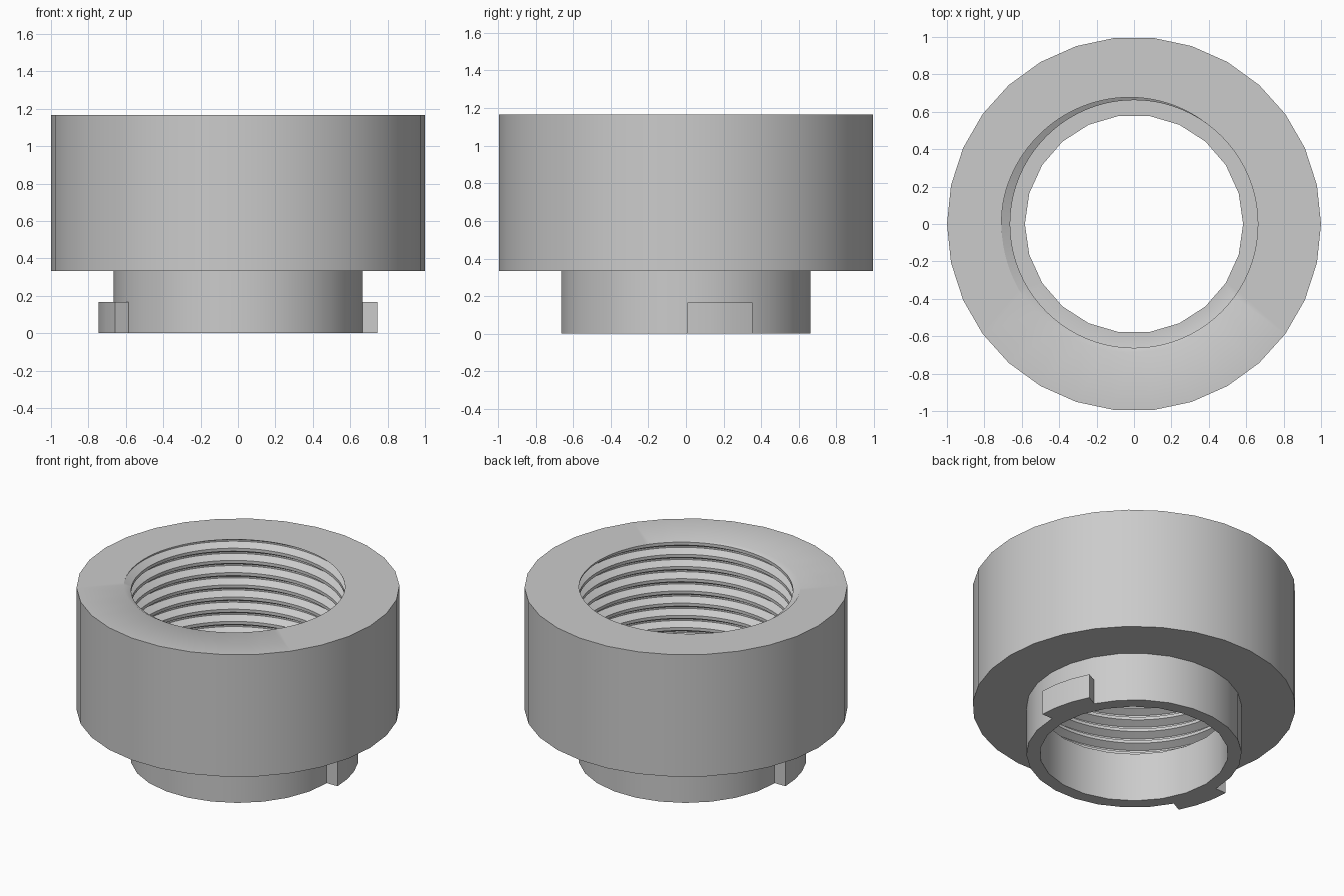
import bpy, bmesh, math

cube = bpy.data.objects.get("Cube")
if cube:
    bpy.data.objects.remove(cube, do_unlink=True)

grey = bpy.data.materials.new("plain_grey")
grey.use_nodes = True
grey.diffuse_color = (0.6, 0.6, 0.6, 1)
grey.node_tree.nodes["Principled BSDF"].inputs["Base Color"].default_value = grey.diffuse_color

UNIT = 1 / 12                      # one model unit
SHOULDER, TOP = 4 * UNIT, 14 * UNIT
PITCH, MAJOR, MINOR = UNIT, 8.5 * UNIT, 0.662
COLUMNS = 120


def polar(r, a, z):
    return (r * math.cos(a), r * math.sin(a), z)


def ring(bm, r, z, sides):
    """Closed polygon of vertices and edges."""
    verts = [bm.verts.new(polar(r, math.tau * i / sides, z)) for i in range(sides)]
    edges = [bm.edges.new((verts[i - 1], verts[i])) for i in range(sides)]
    return verts, edges


def tube(bm, r, z0, z1, sides):
    """Open cylinder wall; returns its lower and upper edge loops."""
    low, low_edges = ring(bm, r, z0, sides)
    high, high_edges = ring(bm, r, z1, sides)
    for i in range(sides):
        bm.faces.new((low[i - 1], low[i], high[i], high[i - 1]))
    return low_edges, high_edges


def fill(bm, *loops):
    """Flat annulus between two edge loops."""
    bmesh.ops.triangle_fill(bm, edges=[e for loop in loops for e in loop], use_beauty=True)


def finish(bm, name):
    bmesh.ops.recalc_face_normals(bm, faces=bm.faces[:])
    mesh = bpy.data.meshes.new(name)
    bm.to_mesh(mesh)
    bm.free()
    mesh.materials.append(grey)
    obj = bpy.data.objects.new(name, mesh)
    bpy.context.collection.objects.link(obj)
    bpy.ops.object.select_all(action='DESELECT')
    obj.select_set(True)
    bpy.context.view_layer.objects.active = obj
    bpy.ops.object.shade_smooth_by_angle(angle=math.radians(30))
    return obj


def groove_radius(u):
    """Thread profile: u is the axial distance from the groove centre in pitches."""
    u = abs((u + 0.5) % 1 - 0.5)
    t = min(max((3 / 8 - u) / (5 / 16), 0), 1)
    return MINOR + (MAJOR - MINOR) * t


# Threaded bore: helical profile, trimmed at the shoulder and the top face
bm = bmesh.new()
columns = []
for i in range(COLUMNS + 1):
    a = math.tau * i / COLUMNS
    centre = TOP + PITCH * (a - math.radians(190)) / math.tau
    column = []
    for turn in range(-13, 4):
        for u in (-3 / 8, -1 / 16, 1 / 16, 3 / 8):
            z = min(max(centre + (turn + u) * PITCH, SHOULDER), TOP)
            r = groove_radius((z - centre) / PITCH)
            column.append(bm.verts.new(polar(r, a, z)))
    columns.append(column)
for left, right in zip(columns, columns[1:]):
    for k in range(len(left) - 1):
        bm.faces.new((left[k], left[k + 1], right[k + 1], right[k]))
bmesh.ops.remove_doubles(bm, verts=bm.verts[:], dist=1e-5)
rim = [e for e in bm.edges if e.is_boundary]
thread_top = [e for e in rim if all(v.co.z > TOP - 1e-4 for v in e.verts)]
thread_bottom = [e for e in rim if all(v.co.z < SHOULDER + 1e-4 for v in e.verts)]

# Wide collar, narrow neck and plain lower bore joined to the thread
collar_low, collar_high = tube(bm, 1, SHOULDER, TOP, 30)
neck_low, neck_high = tube(bm, 8 * UNIT, 0, SHOULDER, 26)
bore_low, bore_high = tube(bm, 7 * UNIT, 0, SHOULDER, 22)
fill(bm, collar_high, thread_top)
fill(bm, collar_low, neck_high)
fill(bm, neck_low, bore_low)
fill(bm, bore_high, thread_bottom)
finish(bm, "threaded_collar")

# Two locking tabs on opposite sides of the neck
for name, turn in (("left_locking_tab", 0), ("right_locking_tab", math.pi)):
    bm = bmesh.new()
    angles = [turn + math.radians(d) for d in (0.6, 10, 19, 28.3)]
    outline = [polar(0.747, a, 0) for a in angles]
    outline += [polar(0.65, a, 0) for a in reversed(angles)]
    base = bm.faces.new([bm.verts.new(p) for p in outline])
    extruded = bmesh.ops.extrude_face_region(bm, geom=[base])["geom"]
    bmesh.ops.translate(bm, vec=(0, 0, 2 * UNIT),
                        verts=[g for g in extruded if isinstance(g, bmesh.types.BMVert)])
    finish(bm, name)
